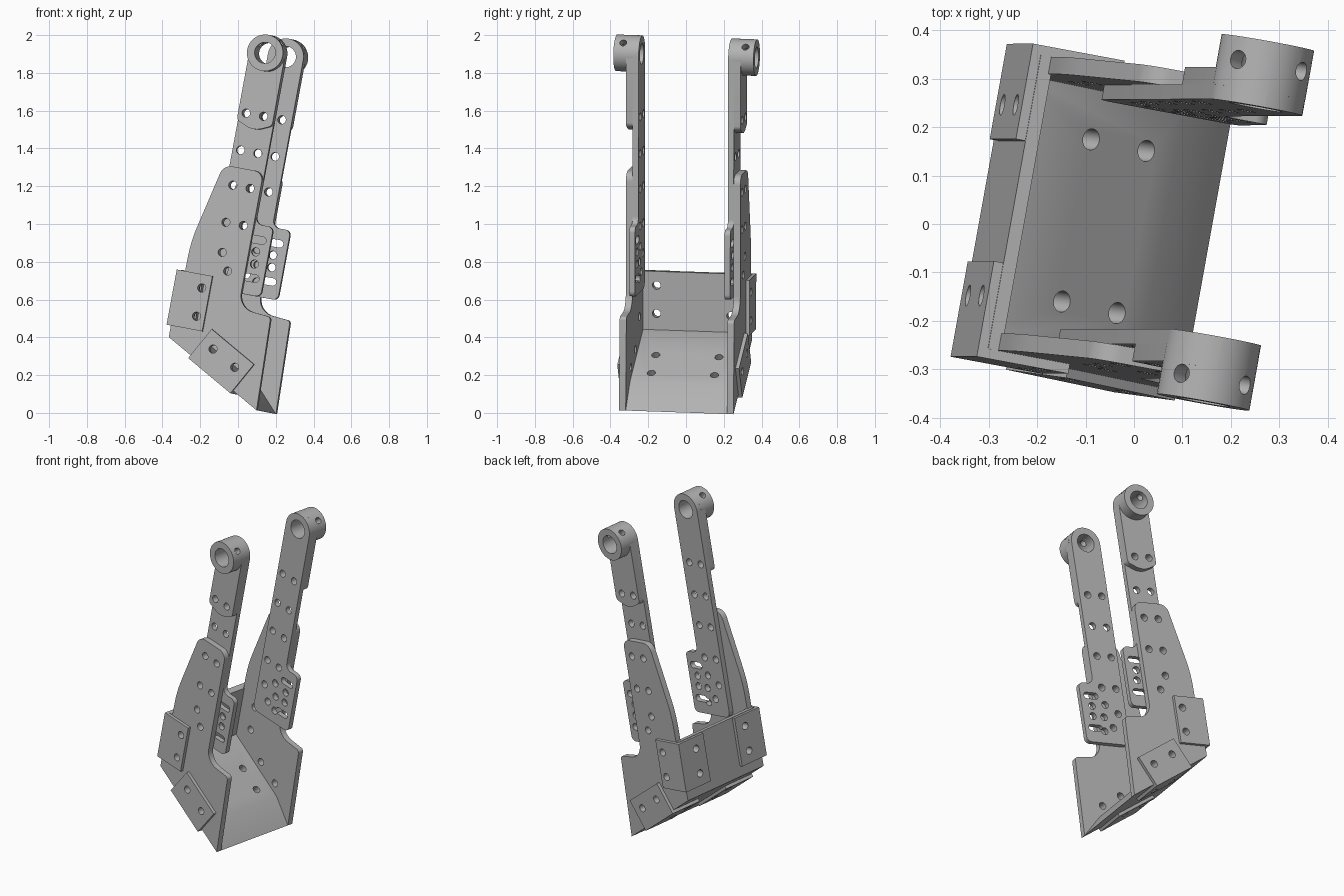
import bpy, bmesh, math
from mathutils import Matrix, Vector

old = bpy.data.objects.get("Cube")
if old:
    bpy.data.objects.remove(old)

metal = bpy.data.materials.new("plain grey metal")
metal.use_nodes = True
GREY = (0.45, 0.45, 0.45, 1)
metal.diffuse_color = GREY
metal.node_tree.nodes["Principled BSDF"].inputs["Base Color"].default_value = GREY

# Placement of the upright assembly: lean, sideways roll and turn
PLACE = (Matrix.Rotation(math.radians(-10.2), 4, 'Z') @ Matrix.Rotation(-0.034, 4, 'X')
         @ Matrix.Translation((0, -0.024, 0)) @ Matrix.Rotation(math.radians(10.3), 4, 'Y'))

# Half-width layers, from the inside out
ARM_IN, ARM_OUT, PLATE_OUT, TAB_OUT, BOSS_OUT = 0.241, 0.272, 0.308, 0.328, 0.377
BRACKET_IN = 0.128
HOLE = 0.022

# Sloping sole frame: along the underside, and normal to it
SOLE = Vector((-0.38, 0.328))
SLOPE = math.radians(29)
ALONG = Vector((math.cos(SLOPE), -math.sin(SLOPE)))
NORMAL = Vector((math.sin(SLOPE), math.cos(SLOPE)))


def on_sole(t, n):
    return SOLE + ALONG * t + NORMAL * n


def rounded(corners, steps=10):
    """Outline from (x, z, radius) corners, each replaced by an arc."""
    out = []
    for i, c in enumerate(corners):
        p = Vector(c[:2])
        r = c[2] if len(c) > 2 else 0
        if not r:
            out.append(p)
            continue
        d0 = (Vector(corners[i - 1][:2]) - p).normalized()
        d1 = (Vector(corners[(i + 1) % len(corners)][:2]) - p).normalized()
        half = d0.angle(d1) / 2
        mid = p + (d0 + d1).normalized() * (r / math.sin(half))
        start = p + d0 * (r / math.tan(half)) - mid
        end = p + d1 * (r / math.tan(half)) - mid
        sweep = start.angle_signed(end)
        for k in range(steps + 1):
            out.append(mid + Matrix.Rotation(-sweep * k / steps, 2) @ start)
    return out


def prism(bm, outline, v0, v1):
    """Extrude an x-z outline across the width."""
    ends = [[bm.verts.new((p[0], v, p[1])) for p in outline] for v in (v0, v1)]
    bm.faces.new(ends[0])
    bm.faces.new(ends[1][::-1])
    n = len(outline)
    for i in range(n):
        j = (i + 1) % n
        bm.faces.new((ends[0][j], ends[0][i], ends[1][i], ends[1][j]))


def rod(bm, centre, axis, radius, length, sides=24):
    turn = Vector(axis).to_track_quat('Z', 'Y').to_matrix().to_4x4()
    bmesh.ops.create_cone(bm, cap_ends=True, segments=sides, radius1=radius, radius2=radius,
                          depth=length, matrix=Matrix.Translation(centre) @ turn)


def across(holes, radius=HOLE, v=0.3):
    return lambda bm: [rod(bm, (x, v, z), (0, 1, 0), radius, 0.3) for x, z in holes]


def to_object(name, build, side):
    bm = bmesh.new()
    build(bm)
    if side < 0:
        bmesh.ops.scale(bm, vec=(1, -1, 1), verts=bm.verts)
    bmesh.ops.recalc_face_normals(bm, faces=bm.faces)
    mesh = bpy.data.meshes.new(name)
    bm.to_mesh(mesh)
    bm.free()
    mesh.transform(PLACE)
    mesh.materials.append(metal)
    ob = bpy.data.objects.new(name, mesh)
    bpy.context.collection.objects.link(ob)
    return ob


def part(name, build, cuts=(), side=1):
    """Make one part, drill it and bake the result."""
    ob = to_object(name, build, side)
    cutters = []
    for cut in cuts:
        c = to_object("hole_cutter", cut, side)
        c.hide_render = True
        m = ob.modifiers.new("drill", 'BOOLEAN')
        m.operation, m.solver, m.object = 'DIFFERENCE', 'EXACT', c
        cutters.append(c)
    if cutters:
        bpy.context.view_layer.update()
        baked = bpy.data.meshes.new_from_object(
            ob.evaluated_get(bpy.context.evaluated_depsgraph_get()))
        ob.modifiers.clear()
        ob.data = baked
        for c in cutters:
            bpy.data.objects.remove(c)
    bpy.ops.object.select_all(action='DESELECT')
    bpy.context.view_layer.objects.active = ob
    ob.select_set(True)
    bpy.ops.object.shade_smooth_by_angle(angle=math.radians(30))


# Shared measurements
LEFT, RIGHT, TOP, HUB = -0.233, -0.04, 1.997, (-0.1365, 1.9)
pairs = [(x, z) for z in (1.568, 1.37, 1.18, 0.98) for x in (-0.19, -0.095)]
lower = [(-0.18, 0.82), (-0.133, 0.728)]
cluster = [(-0.1, 0.87), (-0.01, 0.855), (-0.08, 0.79), (-0.005, 0.79), (-0.07, 0.7)]
back_holes = [(-0.25, 0.615), (-0.25, 0.463)]
tab_holes = [tuple(on_sole(t, 0.103)) for t in (0.228, 0.38)]

arm = rounded([(LEFT, 0.624, 0.04), (0.06, 0.624, 0.03), (0.06, 1.0, 0.03), (RIGHT, 1.0, 0.04),
               (RIGHT, TOP, 0.096), (LEFT, TOP, 0.096)])
paddle = rounded([(LEFT, 1.525, 0.03), (HUB[0], 1.482, 0.11), (RIGHT, 1.525, 0.03),
                  (RIGHT, TOP, 0.096), (LEFT, TOP, 0.096)])
gusset = rounded([SOLE, on_sole(0.613, 0), (0.14, 0.53, 0.02), (RIGHT, 0.545, 0.09),
                  (RIGHT, 1.277, 0.05), (-0.258, 1.277, 0.06), (-0.356, 0.85, 0.8),
                  (-0.358, 0.69), (-0.38, 0.69)])
slots = [rounded([(-0.06, z - 0.02, 0.0195), (0.035, z - 0.02, 0.0195),
                  (0.035, z + 0.02, 0.0195), (-0.06, z + 0.02, 0.0195)]) for z in (0.92, 0.715)]
side_tab = [(-0.4, 0.39), (-0.205, 0.39), (-0.205, 0.687), (-0.4, 0.687)]
back_flange = [(-0.4, 0.39), (-0.38, 0.39), (-0.38, 0.687), (-0.4, 0.687)]
low_tab = [on_sole(t, n) for t, n in ((0.155, -0.018), (0.45, -0.018), (0.45, 0.18), (0.155, 0.18))]
low_flange = [on_sole(t, n) for t, n in ((0.155, -0.018), (0.45, -0.018), (0.45, 0), (0.155, 0))]


def cut_slots(bm):
    for s in slots:
        prism(bm, s, 0.2, 0.35)


def back_drill(v):
    return lambda bm: [rod(bm, (-0.38, v, z), (1, 0, 0), HOLE, 0.2) for _, z in back_holes]


def sole_drill(v):
    def build(bm):
        for t in (0.21, 0.36):
            p = on_sole(t, 0.02)
            rod(bm, (p.x, v, p.y), (NORMAL.x, 0, NORMAL.y), HOLE, 0.25)
    return build


def screw_drill(bm):
    for d in (-1, 1):
        axis = Vector((d, 0, 1)).normalized()
        rod(bm, Vector((HUB[0], 0.329, HUB[1])) + axis * 0.085, axis, 0.019, 0.1)


def solid(outline, v0, v1):
    return lambda bm: prism(bm, outline, v0, v1)


# Mirrored side parts
for label, side in (("front", -1), ("back", 1)):
    bore = across([HUB], 0.056)
    part(label + "_arm", solid(arm, ARM_IN, ARM_OUT),
         [across(pairs + lower + cluster), cut_slots, bore], side)
    part(label + "_paddle", solid(paddle, ARM_OUT, PLATE_OUT), [across(pairs[:2]), bore, screw_drill], side)
    part(label + "_boss",
         lambda bm: rod(bm, (HUB[0], (ARM_OUT + BOSS_OUT) / 2, HUB[1]), (0, 1, 0), 0.097,
                        BOSS_OUT - ARM_OUT, 48), [bore, screw_drill], side)
    part(label + "_gusset", solid(gusset, ARM_OUT, PLATE_OUT),
         [across(pairs[4:] + lower + back_holes + tab_holes)], side)
    # Corner brackets wrapping the back plate and the sole
    part(label + "_back_bracket_tab", solid(side_tab, PLATE_OUT, TAB_OUT), [across(back_holes)], side)
    part(label + "_back_bracket_flange", solid(back_flange, BRACKET_IN, PLATE_OUT), [back_drill(0.2)], side)
    part(label + "_sole_bracket_tab", solid(low_tab, PLATE_OUT, TAB_OUT), [across(tab_holes)], side)
    part(label + "_sole_bracket_flange", solid(low_flange, BRACKET_IN - 0.02, PLATE_OUT),
         [sole_drill(0.17)], side)

# Plates joining the two sides
back = [SOLE, (-0.352, 0.345), (-0.352, 0.69), (-0.38, 0.69)]
part("back_plate", solid(back, -ARM_OUT, ARM_OUT), [back_drill(0.2), back_drill(-0.2)])
sole = [SOLE, on_sole(0.613, 0), on_sole(0.44, 0.055), (-0.36, 0.38), (-0.38, 0.38)]
part("sole_plate", solid(sole, -ARM_OUT, ARM_OUT), [sole_drill(0.17), sole_drill(-0.17)])
